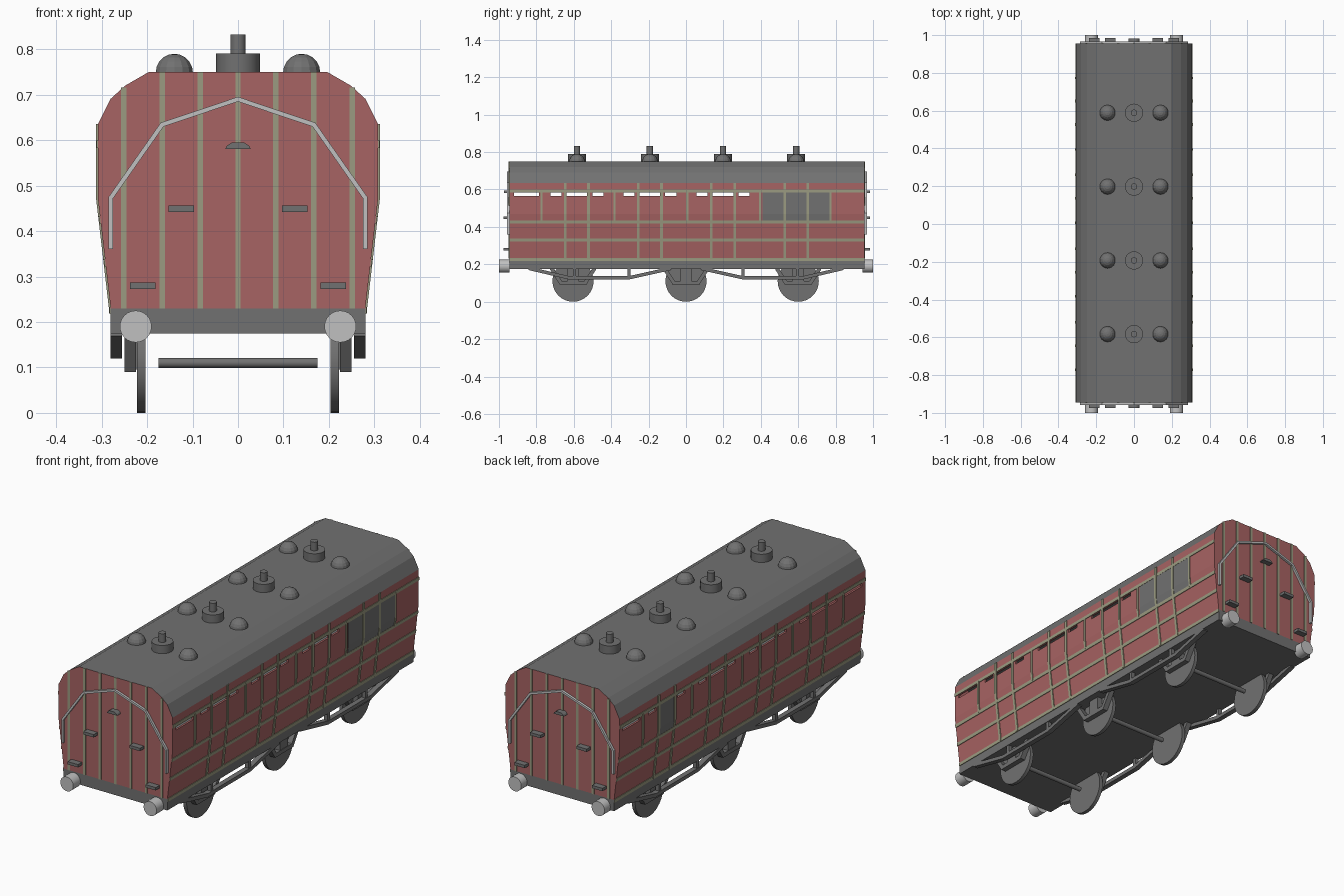
import bpy, bmesh, math
from mathutils import Vector, Matrix

if "Cube" in bpy.data.objects:
    bpy.data.objects.remove(bpy.data.objects["Cube"])


def material(name, r, g, b):
    m = bpy.data.materials.new(name)
    m.diffuse_color = (r, g, b, 1)
    m.use_nodes = True
    m.node_tree.nodes["Principled BSDF"].inputs["Base Color"].default_value = m.diffuse_color
    return m


RED = material("carriage red", 0.39, 0.125, 0.125)
GREY = material("roof grey", 0.165, 0.165, 0.165)
LIGHT = material("light metal", 0.53, 0.53, 0.53)
LINE = material("sage lining", 0.33, 0.33, 0.22)

Y0, Y1 = -0.945, 0.955          # body ends
DOORS = [-0.583, -0.193, 0.198, 0.589]


def finish(name, bm, mats):
    bmesh.ops.recalc_face_normals(bm, faces=bm.faces)
    me = bpy.data.meshes.new(name)
    bm.to_mesh(me)
    bm.free()
    for m in mats:
        me.materials.append(m)
    ob = bpy.data.objects.new(name, me)
    bpy.context.collection.objects.link(ob)
    return ob


def prism(name, pts, axis, a, b, mat, cap=None):
    """Extrude a 2D outline along X (outline in y,z) or Y (outline in x,z)."""
    bm = bmesh.new()

    def put(u, v, t):
        return bm.verts.new((t, u, v) if axis == 'X' else (u, t, v))
    lo = [put(u, v, a) for u, v in pts]
    hi = [put(u, v, b) for u, v in pts]
    n = len(pts)
    caps = [bm.faces.new(lo), bm.faces.new(hi)]
    for i in range(n):
        j = (i + 1) % n
        bm.faces.new((lo[i], lo[j], hi[j], hi[i]))
    if cap:
        for f in caps:
            f.material_index = 1
    return finish(name, bm, [mat, cap] if cap else [mat])


def box(name, x0, x1, y0, y1, z0, z1, mat):
    return prism(name, [(x0, z0), (x1, z0), (x1, z1), (x0, z1)], 'Y', y0, y1, mat)


def ribbon(path, w):
    """Mitred outline of constant width along an open 2D path."""
    p = [Vector(q) for q in path]
    left, right = [], []
    for i in range(len(p)):
        d1 = (p[i] - p[max(i - 1, 0)]) if i else p[1] - p[0]
        d2 = (p[i + 1] - p[i]) if i < len(p) - 1 else d1
        n1 = Vector((-d1.y, d1.x)).normalized()
        n2 = Vector((-d2.y, d2.x)).normalized()
        m = (n1 + n2).normalized()
        m *= w / 2 / m.dot(n1)
        left.append(tuple(p[i] + m))
        right.append(tuple(p[i] - m))
    return left + right[::-1]


def cylinder(name, loc, r, depth, axis, mat, sides=24):
    bm = bmesh.new()
    rot = {'X': Matrix.Rotation(math.pi / 2, 4, 'Y'),
           'Y': Matrix.Rotation(math.pi / 2, 4, 'X'), 'Z': Matrix()}[axis]
    bmesh.ops.create_cone(bm, cap_ends=True, segments=sides, radius1=r, radius2=r,
                          depth=depth, matrix=Matrix.Translation(loc) @ rot)
    ob = finish(name, bm, [mat])
    for f in ob.data.polygons:
        f.use_smooth = len(f.vertices) == 4
    ob.data.set_sharp_from_angle(angle=math.radians(35))
    return ob


def side_x(z):
    """Half width of the body: tumblehome below the waist, upright above."""
    return 0.28 + 0.028 * min(max((z - 0.23) / 0.24, 0), 1)


def side_plate(name, s, z0, z1, y0, y1, mat, out=0.003, depth=0.003):
    zs = [z0] + [k for k in (0.23, 0.47) if z0 < k < z1] + [z1]
    outer = [(s * (side_x(z) + out), z) for z in zs]
    inner = [(s * (side_x(z) + out - depth), z) for z in zs]
    prism(name, outer + inner[::-1], 'Y', y0, y1, mat)


# Roof with red end caps
half = [(0.308, 0.635), (0.28, 0.691), (0.248, 0.72), (0.196, 0.75)]
prism("roof", half + [(-x, z) for x, z in reversed(half)], 'Y', Y0, Y1, GREY, RED)

# End walls
wall = [(0.28, 0.23), (0.308, 0.47), (0.308, 0.635)]
wall += [(-x, z) for x, z in reversed(wall)]
prism("front_end_wall", wall, 'Y', Y0, Y0 + 0.012, RED)
prism("back_end_wall", wall, 'Y', Y1 - 0.012, Y1, RED)

# Side walls with open window slots, lining and guard panels
for s in (-1, 1):
    a, b = Y0 + 0.012, Y1 - 0.012
    side_plate("lower_side", s, 0.23, 0.565, a, b, RED, 0, 0.01)
    side_plate("upper_side", s, 0.584, 0.635, a, b, RED, 0, 0.01)
    slots = [(-0.92, -0.785)]
    for c in DOORS if s < 0 else DOORS[:3]:
        slots.append((c - 0.142, c - 0.082))
        if c != DOORS[3]:
            slots.append((c - 0.062, c + 0.062))
        slots.append((c + 0.082, c + 0.142))
    if s < 0:
        slots.append((0.795, 0.93))
    edge = a
    for y0, y1 in slots + [(b, b)]:
        side_plate("window_pillar", s, 0.565, 0.584, edge, y0, RED, 0, 0.01)
        edge = y1
    for z in (0.225, 0.33, 0.425, 0.591):
        side_plate("side_lining", s, z - 0.008, z + 0.008, Y0, Y1, LINE)
    for c in DOORS:
        for d in (-0.062, 0.062):
            side_plate("door_lining", s, 0.22, 0.635, c + d - 0.007, c + d + 0.007, LINE, 0.004, 0.004)
    for y in (-0.772, -0.382, 0.007, 0.395, 0.773):
        side_plate("panel_lining", s, 0.425, 0.591, y - 0.006, y + 0.006, LINE, 0.004, 0.004)
    p0, p1 = (0.41, 0.767) if s > 0 else (0.527, 0.651)
    side_plate("grey_side_panel", s, 0.433, 0.584, p0, p1, GREY, 0.002, 0.004)

# End details, same at front and back
for e, y in ((-1, Y0), (1, Y1)):
    for x in (-0.251, -0.167, -0.083, 0, 0.083, 0.167, 0.251):
        top = 0.75 if abs(x) < 0.2 else 0.716
        box("end_lining", x - 0.006, x + 0.006, y, y + e * 0.003, 0.23, top, LINE)
    rail = [(0.28, 0.36), (0.28, 0.473), (0.167, 0.634)]
    path = rail + [(0, 0.69)] + [(-x, z) for x, z in reversed(rail)]
    prism("end_handrail", ribbon(path, 0.01), 'Y', y, y + e * 0.012, LIGHT)
    for s in (-1, 1):
        for x, z in ((0.125, 0.449), (0.21, 0.28)):
            box("end_step", s * x - 0.028, s * x + 0.028, y, y + e * 0.03, z - 0.007, z + 0.007, GREY)
        cylinder("buffer", (s * 0.225, e * 0.972, 0.19), 0.035, 0.056, 'Y', LIGHT)
    lamp = [(-0.028, 0.581), (0.028, 0.581), (0.024, 0.588), (0.013, 0.595),
            (-0.013, 0.595), (-0.024, 0.588)]
    prism("lamp_bracket", lamp, 'Y', y, y + e * 0.028, GREY)

# Roof vents and lamp tops
for y in DOORS:
    cylinder("vent_base", (0, y, 0.768), 0.048, 0.044, 'Z', GREY)
    cylinder("vent_chimney", (0, y, 0.81), 0.017, 0.044, 'Z', GREY, 16)
    for x in (-0.14, 0.14):
        bm = bmesh.new()
        bmesh.ops.create_uvsphere(bm, u_segments=14, v_segments=10, radius=0.042,
                                  matrix=Matrix.Translation((x, y, 0.748)))
        bmesh.ops.delete(bm, geom=[v for v in bm.verts if v.co.z < 0.735], context='VERTS')
        finish("roof_dome", bm, [GREY])

# Chassis
box("chassis", -0.28, 0.28, Y0, Y1, 0.175, 0.23, GREY)

# Wheels, axles and hangers
for y in (-0.604, 0, 0.6):
    cylinder("axle", (0, y, 0.11), 0.011, 0.35, 'X', GREY, 12)
    for s in (-1, 1):
        cylinder("wheel", (s * 0.213, y, 0.11), 0.11, 0.018, 'X', GREY, 32)
        hanger = [(y - 0.115, 0.178), (y - 0.065, 0.1), (y + 0.065, 0.1), (y + 0.115, 0.178)]
        prism("axle_hanger", ribbon(hanger, 0.02), 'X', s * 0.224, s * 0.25, GREY)
        box("axle_box", s * 0.222, s * 0.248, y - 0.03, y + 0.03, 0.095, 0.177, GREY)

# Truss rods with posts on both sides
for s in (-1, 1):
    for e in (-1, 1):
        truss = [(e * 0.08, 0.178), (e * 0.3, 0.129), (e * 0.63, 0.129), (e * 0.84, 0.178)]
        prism("truss_rod", ribbon(truss, 0.018), 'X', s * 0.255, s * 0.28, GREY)
        for y in (0.305, 0.595):
            box("truss_post", s * 0.258, s * 0.277, e * y - 0.008, e * y + 0.008, 0.128, 0.177, GREY)
